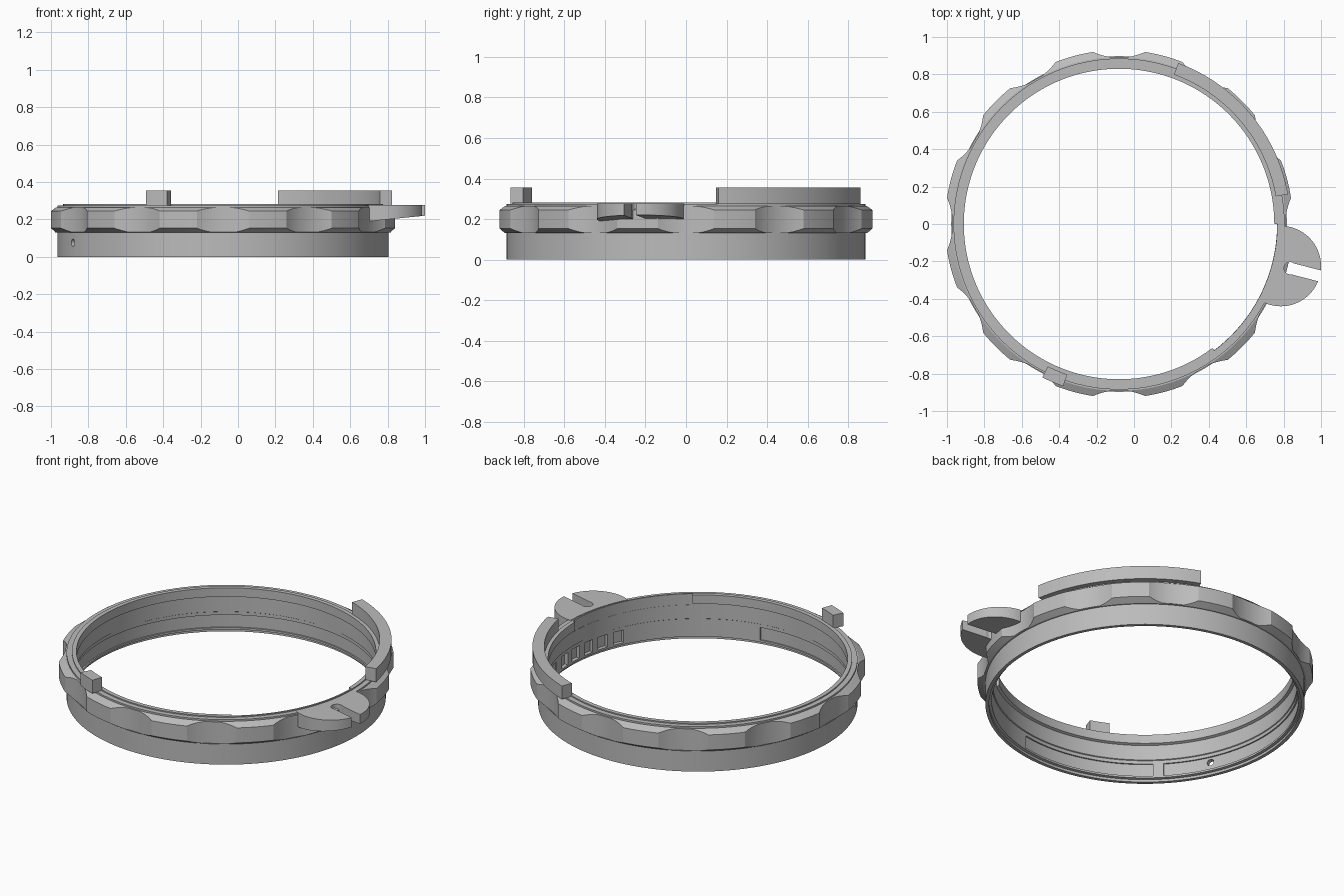
import bpy, bmesh, math
from mathutils import Matrix

cube = bpy.data.objects.get("Cube")
if cube:
    bpy.data.objects.remove(cube, do_unlink=True)

CX = -0.08  # ring axis
grey = bpy.data.materials.new("plain_grey")
grey.use_nodes = True
grey.diffuse_color = (0.5, 0.5, 0.5, 1)
grey.node_tree.nodes["Principled BSDF"].inputs["Base Color"].default_value = (0.5, 0.5, 0.5, 1)


def make_object(name, bm):
    bmesh.ops.recalc_face_normals(bm, faces=bm.faces)
    mesh = bpy.data.meshes.new(name)
    bm.to_mesh(mesh)
    bm.free()
    mesh.materials.append(grey)
    obj = bpy.data.objects.new(name, mesh)
    bpy.context.collection.objects.link(obj)
    return obj


def sweep(name, profile, start=0, end=360, step=2):
    """Turn a closed (radius, height) profile about the ring axis."""
    bm = bmesh.new()
    full = end - start >= 360
    n = max(2, round((end - start) / step))
    loops = []
    for i in range(n if full else n + 1):
        a = math.radians(start + (end - start) * i / n)
        loops.append([bm.verts.new((CX + r * math.cos(a), r * math.sin(a), z)) for r, z in profile])
    m = len(profile)
    for i in range(n):
        a, b = loops[i], loops[(i + 1) % len(loops)]
        for j in range(m):
            k = (j + 1) % m
            bm.faces.new((a[j], b[j], b[k], a[k]))
    if not full:
        bm.faces.new(loops[0])
        bm.faces.new(loops[-1])
    return make_object(name, bm)


def arc_block(name, r0, r1, z0, z1, start, end):
    return sweep(name, [(r0, z0), (r1, z0), (r1, z1), (r0, z1)], start, end)


def cylinder(name, radius, z0, z1, x, y, segments=96):
    bm = bmesh.new()
    bmesh.ops.create_cone(bm, cap_ends=True, segments=segments, radius1=radius, radius2=radius,
                          depth=z1 - z0, matrix=Matrix.Translation((x, y, (z0 + z1) / 2)))
    return make_object(name, bm)


def radial(angle, r):
    a = math.radians(angle)
    return CX + r * math.cos(a), r * math.sin(a)


def cut(target, cutters):
    bpy.context.view_layer.objects.active = target
    for c in cutters:
        mod = target.modifiers.new("cut", 'BOOLEAN')
        mod.operation, mod.solver, mod.object = 'DIFFERENCE', 'EXACT', c
        bpy.ops.object.modifier_apply(modifier=mod.name)
        bpy.data.objects.remove(c, do_unlink=True)


def smooth(obj):
    bpy.ops.object.select_all(action='DESELECT')
    obj.select_set(True)
    bpy.context.view_layer.objects.active = obj
    bpy.ops.object.shade_smooth_by_angle(angle=math.radians(20))


# Ring body with grip band, top step and inner lip
ring = sweep("ring_body", [
    (0.865, 0), (0.885, 0), (0.885, 0.13), (0.895, 0.13), (0.93, 0.153), (0.93, 0.245),
    (0.892, 0.265), (0.885, 0.265), (0.885, 0.275), (0.855, 0.275), (0.855, 0.282),
    (0.83, 0.282), (0.83, 0.228), (0.845, 0.222), (0.845, 0.13), (0.85, 0.127),
    (0.85, 0.018), (0.865, 0.015)])

# Twelve concave finger scallops
cutters = [cylinder("scallop_cutter", 0.342, 0.1315, 0.2645, *radial(30 * i, 1.232), 128)
           for i in range(12)]
# Long inner recesses, ratchet pockets and the lip gap
for start, end in ((12, 223), (227, 281)):
    cutters.append(arc_block("recess_cutter", 0.80, 0.858, 0.03, 0.107, start, end))
for i in range(5):
    a = 5 - 7.2 * i
    cutters.append(arc_block("pocket_cutter", 0.80, 0.872, 0.03, 0.107, a - 2.2, a + 2.2))
cutters.append(arc_block("lip_cutter", 0.80, 0.846, 0.215, 0.32, -53, 0))

# Small round hole through the lower wall
bm = bmesh.new()
hx, hy = radial(205, 0.87)
bmesh.ops.create_cone(bm, cap_ends=True, segments=24, radius1=0.02, radius2=0.02, depth=0.14,
                      matrix=Matrix.Translation((hx, hy, 0.075))
                      @ Matrix.Rotation(math.radians(205), 4, 'Z') @ Matrix.Rotation(math.pi / 2, 4, 'Y'))
cutters.append(make_object("hole_cutter", bm))
cut(ring, cutters)
smooth(ring)

# Raised tabs on the top face
smooth(arc_block("long_top_tab", 0.851, 0.917, 0.274, 0.355, 10, 69.8))
smooth(arc_block("short_top_tab", 0.851, 0.917, 0.274, 0.355, 243.4, 251))

# Round lever plate with rising underside and radial slot
lever = cylinder("slotted_lever", 0.215, 0.15, 0.277, 0.785, -0.225)
for v in lever.data.vertices:
    if v.co.z < 0.2:
        v.co.z = 0.19 + 0.1 * (v.co.x - 0.7)
bm = bmesh.new()
sx, sy = radial(-14.5, 1.06)
bmesh.ops.create_cube(bm, size=1, matrix=Matrix.Translation((sx, sy, 0.23))
                      @ Matrix.Rotation(math.radians(-14.5), 4, 'Z') @ Matrix.Diagonal((0.25, 0.06, 0.3, 1)))
slot = make_object("slot_cutter", bm)
slot_end = cylinder("slot_end_cutter", 0.033, 0.1, 0.4, *radial(-14.5, 0.945), 32)
core = cylinder("core_cutter", 0.868, 0.1, 0.4, CX, 0, 180)
cut(lever, [core, slot, slot_end])
smooth(lever)
